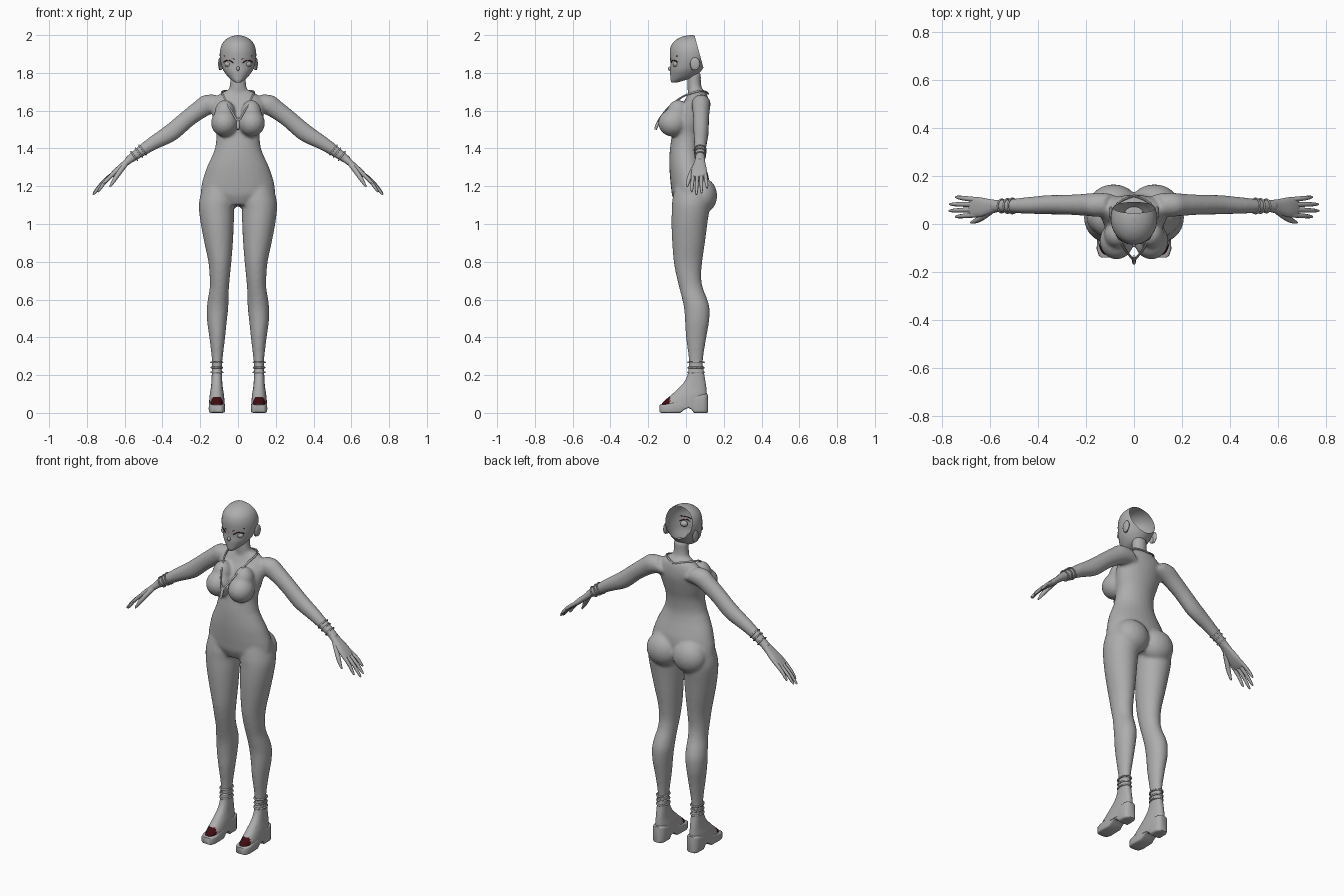
import bpy, bmesh, math
from mathutils import Vector, Matrix

if "Cube" in bpy.data.objects:
    bpy.data.objects.remove(bpy.data.objects["Cube"])


def material(name, rgb):
    m = bpy.data.materials.new(name)
    m.diffuse_color = (*rgb, 1)
    m.use_nodes = True
    m.node_tree.nodes["Principled BSDF"].inputs["Base Color"].default_value = m.diffuse_color
    return m


GREY = material("clay grey", (0.42, 0.42, 0.42))
RED = material("dark red", (0.05, 0.004, 0.006))
X, Y, Z = Vector((1, 0, 0)), Vector((0, 1, 0)), Vector((0, 0, 1))


def spline(rows, k):
    """Catmull-Rom interpolation of tuples of numbers."""
    out = []
    for i in range(len(rows) - 1):
        a, b, c, d = (rows[max(i - 1, 0)], rows[i], rows[i + 1], rows[min(i + 2, len(rows) - 1)])
        for j in range(k):
            t = j / k
            out.append([q + .5 * t * (r - p + t * (2*p - 5*q + 4*r - s + t * (3*(q - r) + s - p)))
                        for p, q, r, s in zip(a, b, c, d)])
    return out + [list(rows[-1])]


def loft(bm, rows, u, v, k=4, n=28, e=1.0):
    """Skin rings of (x, y, z, radius_u, radius_v); e < 1 squares the section."""
    rings = []
    for x, y, z, ru, rv in spline(rows, k):
        ring = []
        for i in range(n):
            a = 2 * math.pi * i / n
            c, s = math.cos(a), math.sin(a)
            p = Vector((x, y, z)) + u * ru * math.copysign(abs(c) ** e, c) + v * rv * math.copysign(abs(s) ** e, s)
            ring.append(bm.verts.new(p))
        rings.append(ring)
    faces = [bm.faces.new(rings[0]), bm.faces.new(rings[-1])]
    for a, b in zip(rings, rings[1:]):
        for i in range(n):
            j = (i + 1) % n
            faces.append(bm.faces.new((a[i], a[j], b[j], b[i])))
    bmesh.ops.recalc_face_normals(bm, faces=faces)


def upright(rows, s=1):
    """(z, x_in, x_out, y_front, y_back) -> loft rows."""
    return [(s * (a + b) / 2, (f + g) / 2, z, (b - a) / 2, (g - f) / 2) for z, a, b, f, g in rows]


def ball(bm, c, r):
    m = Matrix.Translation(c) @ Matrix.Diagonal((*r, 1))
    bmesh.ops.create_uvsphere(bm, u_segments=24, v_segments=16, radius=1, matrix=m)


def finish(name, bm, mirror=False, mat=GREY):
    me = bpy.data.meshes.new(name)
    bm.to_mesh(me)
    bm.free()
    ob = bpy.data.objects.new(name, me)
    bpy.context.collection.objects.link(ob)
    me.materials.append(mat)
    if mirror:
        ob.modifiers.new("mirror", "MIRROR").use_mirror_merge = False
    return ob


def tube(name, pts, r, radii=None, mat=GREY, mirror=True, cyclic=False):
    cu = bpy.data.curves.new(name, "CURVE")
    cu.dimensions = "3D"
    cu.bevel_depth, cu.bevel_resolution, cu.use_fill_caps = r, 2, True
    cu.resolution_u = 4
    sp = cu.splines.new("NURBS")
    sp.points.add(len(pts) - 1)
    sp.order_u, sp.use_endpoint_u, sp.use_cyclic_u = 3, not cyclic, cyclic
    for i, p in enumerate(pts):
        sp.points[i].co = (*p, 1)
        sp.points[i].radius = radii[i] if radii else 1
    cu.materials.append(mat)
    ob = bpy.data.objects.new(name, cu)
    bpy.context.collection.objects.link(ob)
    if mirror:
        ob.modifiers.new("mirror", "MIRROR").use_mirror_merge = False
    return ob


def band(name, c, u, v, ru, rv, r):
    tube(name, [Vector(c) + u * ru * math.cos(i * math.pi / 6) + v * rv * math.sin(i * math.pi / 6)
                for i in range(12)], r, cyclic=True)


# Body: torso, neck, legs and arms fused into one skin
bm = bmesh.new()
torso = [(1.10, .09, -.05, .09), (1.15, .188, -.073, .12), (1.2, .194, -.08, .125), (1.25, .182, -.085, .12),
         (1.3, .165, -.088, .105), (1.35, .142, -.088, .09), (1.4, .122, -.085, .083), (1.47, .115, -.075, .09),
         (1.53, .128, -.065, .105), (1.6, .14, -.04, .12), (1.65, .135, -.01, .12), (1.69, .095, .01, .11),
         (1.712, .05, .015, .09)]
loft(bm, upright([(z, -w, w, f, g) for z, w, f, g in torso]), X, Y)
loft(bm, upright([(1.68, -.055, .055, .01, .095), (1.74, -.043, .043, .008, .08), (1.8, -.042, .042, .008, .08)]), X, Y)
leg = [(1.2, .02, .185, -.06, .12), (1.13, .012, .204, -.072, .13), (1.08, .02, .207, -.075, .125),
       (1.0, .022, .197, -.077, .113), (.9, .027, .178, -.073, .1), (.8, .035, .157, -.065, .086),
       (.72, .043, .15, -.05, .08), (.66, .048, .15, -.035, .09), (.6, .05, .16, -.02, .113),
       (.55, .052, .165, -.01, .125), (.48, .06, .163, -.005, .122), (.4, .068, .152, 0, .108),
       (.3, .08, .14, .013, .092), (.24, .085, .137, .016, .09), (.15, .085, .137, .018, .088)]
arm = [(.09, .08, 1.642, .045, .055), (.15, .08, 1.635, .05, .057), (.2, .08, 1.607, .046, .05),
       (.27, .08, 1.555, .042, .046), (.355, .08, 1.483, .04, .047), (.45, .077, 1.427, .034, .037),
       (.52, .075, 1.381, .028, .029), (.56, .075, 1.352, .026, .024), (.59, .073, 1.33, .027, .02)]
for s in (1, -1):
    loft(bm, upright(leg, s), X, Y)
    loft(bm, [(s * r[0], *r[1:]) for r in arm], Y, Vector((.6 * s, 0, .8)))
    ball(bm, (s * .085, .085, 1.15), (.1, .08, .095))
    ball(bm, (s * .072, -.07, 1.535), (.071, .077, .072))
    ball(bm, (s * .07, -.042, 1.585), (.055, .06, .072))
body = finish("body", bm)
rm = body.modifiers.new("fuse", "REMESH")
rm.mode, rm.voxel_size, rm.use_smooth_shade = "VOXEL", .009, True
sm = body.modifiers.new("soften", "SMOOTH")
sm.factor, sm.iterations = .5, 5

# Head: face shell, open at the back
bm = bmesh.new()
skull = [(1.748, .012, -.076, -.05), (1.76, .03, -.081, -.01), (1.78, .053, -.083, .05), (1.81, .076, -.084, .08),
         (1.84, .088, -.082, .1), (1.88, .096, -.085, .125), (1.92, .095, -.085, .13), (1.955, .083, -.073, .12),
         (1.98, .06, -.045, .1), (1.994, .032, -.012, .07), (2.0, .004, .025, .033)]
loft(bm, upright([(z, -w, w, f, g) for z, w, f, g in skull]), X, Y, n=40)
bmesh.ops.bisect_plane(bm, geom=bm.verts[:] + bm.edges[:] + bm.faces[:], plane_co=(0, .045, 2),
                       plane_no=(0, .11, .03), clear_outer=True)
finish("head_shell", bm)

# Nose and mouth cavity
bm = bmesh.new()
ball(bm, (0, -.082, 1.822), (.009, .014, .012))
ball(bm, (0, -.045, 1.79), (.022, .025, .018))
finish("nose_and_mouth", bm)

# Ears and eyeballs
bm = bmesh.new()
ball(bm, (.096, .048, 1.848), (.009, .026, .034))
ball(bm, (.09, .04, 1.835), (.009, .016, .02))
finish("ears", bm, True)
bm = bmesh.new()
ball(bm, (.05, -.053, 1.847), (.021, .017, .017))
finish("eyes", bm, True)


def on_face(x, z):
    return (x, .014 - .0985 * math.sqrt(1 - (x / .094) ** 2), z)


# Lashes and brows
tube("lashes", [on_face(x, z) for x, z in ((.026, 1.853), (.04, 1.866), (.06, 1.868), (.075, 1.858))], .0025, mat=RED)
tube("brows", [on_face(x, z) for x, z in ((.02, 1.872), (.045, 1.884), (.075, 1.89))], .002, mat=RED)

# Hands: palm and fingers
bm = bmesh.new()
loft(bm, [(.565, .075, 1.348, .024, .02), (.6, .072, 1.318, .031, .017), (.64, .07, 1.283, .041, .016),
          (.67, .07, 1.257, .041, .012), (.682, .07, 1.247, .034, .008)], Y, Vector((.69, 0, .72)), e=.8)
finish("palms", bm, True)
for nm, y0, y1, x, z in (("index", .038, .03, .742, 1.17), ("middle", .06, .055, .768, 1.155),
                         ("ring", .081, .082, .766, 1.163), ("little", .101, .112, .742, 1.19)):
    a, b = Vector((.655, y0, 1.27)), Vector((x, y1, z))
    tube(nm + "_fingers", [a, a.lerp(b, .5) + Vector((.006, 0, .006)), a.lerp(b, .92), b], .011, (1, .9, .7, .35))
tube("thumbs", [(.595, .055, 1.318), (.635, .025, 1.265), (.662, .01, 1.222), (.678, .006, 1.197)],
     .013, (1.1, 1.1, .8, .35))

# Wrist bands and ankle straps
for i, (x, z, r) in enumerate(((.505, 1.392, .03), (.525, 1.378, .028), (.55, 1.36, .026))):
    band(f"wrist_band_{i}", (x, .075, z), Y, Vector((.6, 0, .8)), r + .002, r + .003, .004)
for i, (z, r) in enumerate(((.215, .031), (.24, .03), (.268, .031))):
    band(f"ankle_strap_{i}", (.112, .053, z), X, Y, r, r + .012, .005)

# Shoe uppers with dark red toes
bm = bmesh.new()
upper = [(.03, .071, .153, -.13, .1), (.05, .071, .153, -.127, .105), (.07, .072, .152, -.108, .108),
         (.1, .075, .149, -.072, .11), (.13, .08, .144, -.04, .108), (.16, .083, .141, -.012, .104),
         (.2, .085, .139, .008, .097), (.25, .087, .137, .016, .09)]
loft(bm, upright(upper), X, Y, n=36, e=.85)
for f in bm.faces:
    c = f.calc_center_median()
    f.material_index = int(c.y < -.085 and c.z < .085)
shoes = finish("shoe_uppers", bm, True)
shoes.data.materials.append(RED)

# Platform soles with arch and block heel
bm = bmesh.new()
sole = [(-.14, .004, .042, .022), (-.132, 0, .045, .034), (-.105, 0, .046, .043), (-.03, 0, .062, .042),
        (-.01, .016, .07, .04), (.012, .026, .077, .039), (.03, .018, .084, .038), (.042, 0, .088, .038),
        (.09, 0, .098, .038), (.108, 0, .1, .03), (.116, .003, .097, .018)]
loft(bm, [(.112, y, (a + b) / 2, w, (b - a) / 2) for y, a, b, w in sole], X, Z, k=1, n=24, e=.3)
finish("soles", bm, True)

# Necklace and pendant
tube("necklace", [(0, .118, 1.69), (.06, .1, 1.708), (.09, .05, 1.7), (.078, -.012, 1.68), (.055, -.075, 1.635),
                  (.03, -.118, 1.59), (.004, -.148, 1.545)], .005)
tube("pendant", [(0, -.135, 1.562), (0, -.15, 1.535), (0, -.162, 1.5)], .01, (.6, 1, .7), mirror=False)

# Bake modifiers and smooth everything
bpy.ops.object.select_all(action="SELECT")
bpy.context.view_layer.objects.active = body
bpy.ops.object.convert(target="MESH")
bpy.ops.object.shade_smooth_by_angle(angle=math.radians(45))
